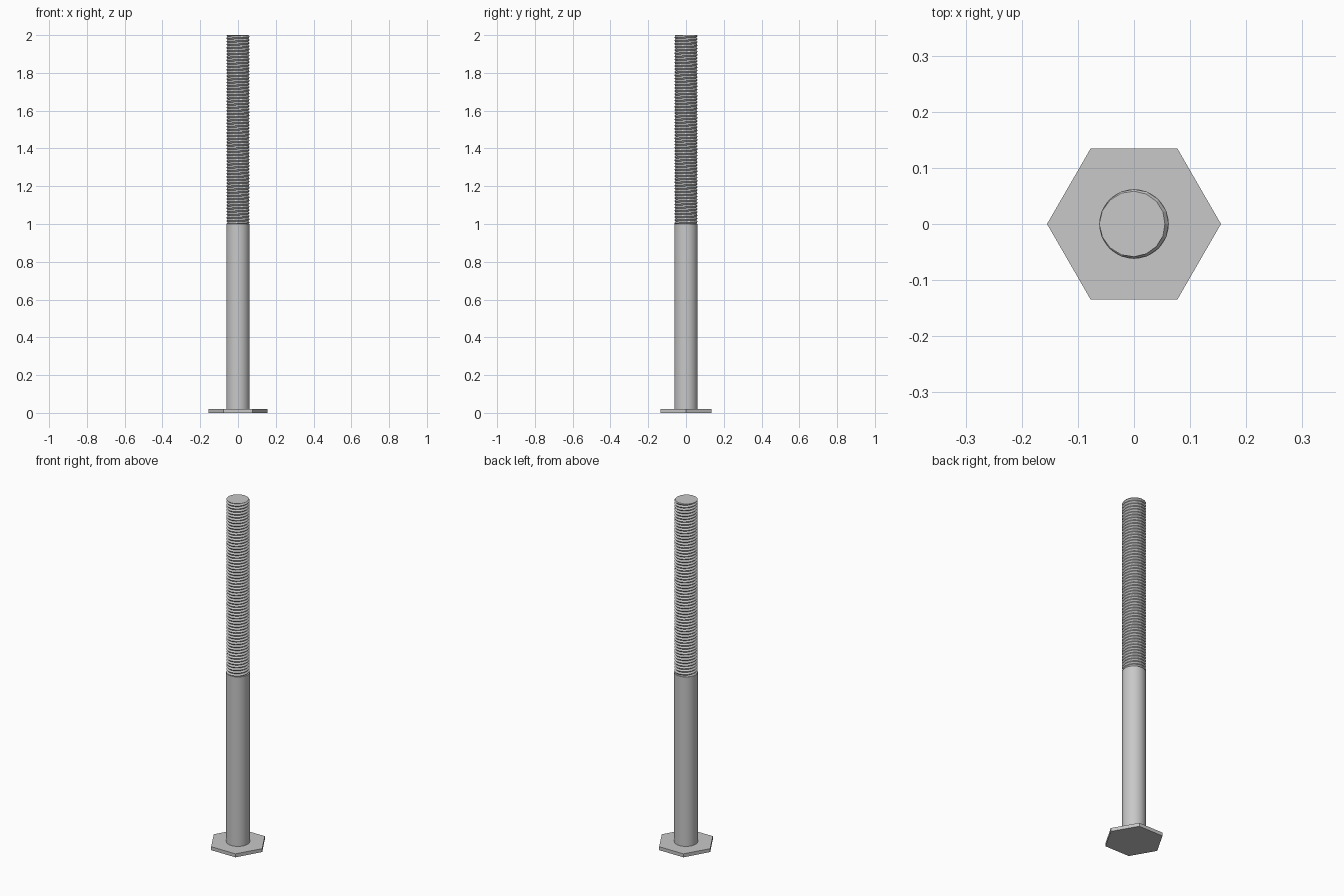
import bpy, bmesh, math
from mathutils import Vector

if "Cube" in bpy.data.objects:
    bpy.data.objects.remove(bpy.data.objects["Cube"], do_unlink=True)

STEEL = (0.58, 0.58, 0.58, 1)
HEAD_R, HEAD_TOP = 0.155, 0.02
ROD_R, ROOT_R = 0.062, 0.055
THREAD_BASE, TOP = 1.0, 2.0
TURNS, SIDES = 60, 16

steel = bpy.data.materials.new("grey steel")
steel.use_nodes = True
steel.diffuse_color = STEEL
steel.node_tree.nodes["Principled BSDF"].inputs["Base Color"].default_value = STEEL


def prism(name, sides, radius, z0, z1):
    bpy.ops.mesh.primitive_cylinder_add(vertices=sides, radius=radius, depth=z1 - z0,
                                        location=(0, 0, (z0 + z1) / 2))
    ob = bpy.context.object
    ob.name = name
    ob.data.materials.append(steel)
    return ob


# Hexagonal head with corners on the x axis
head = prism("hex_head", 6, HEAD_R, 0, HEAD_TOP)
head.rotation_euler.z = math.pi / 6

# Plain lower half of the rod
shank = prism("shank", 32, ROD_R, HEAD_TOP, THREAD_BASE)
bpy.ops.object.shade_smooth_by_angle(angle=math.radians(40))

# Helical V thread, wound past both ends and then trimmed flat
bm = bmesh.new()
pitch = (TOP - THREAD_BASE) / TURNS
roots, crests = [], []
for i in range((TURNS + 4) * SIDES + 1):
    a = math.tau * i / SIDES
    z = THREAD_BASE + pitch * (i / SIDES - 2)
    c, s = math.cos(a), math.sin(a)
    roots.append(bm.verts.new((ROOT_R * c, ROOT_R * s, z)))
    crests.append(bm.verts.new((ROD_R * c, ROD_R * s, z + pitch / 2)))
for i in range(len(roots) - 1):
    bm.faces.new((roots[i], roots[i + 1], crests[i + 1], crests[i]))
    if i + SIDES + 1 < len(roots):
        bm.faces.new((crests[i], crests[i + 1], roots[i + SIDES + 1], roots[i + SIDES]))
for z, direction in ((THREAD_BASE, -1), (TOP, 1)):
    bmesh.ops.bisect_plane(bm, geom=bm.verts[:] + bm.edges[:] + bm.faces[:],
                           plane_co=Vector((0, 0, z)),
                           plane_no=Vector((0, 0, direction)), clear_outer=True)
bmesh.ops.remove_doubles(bm, verts=bm.verts[:], dist=0.00001)
bmesh.ops.holes_fill(bm, edges=[e for e in bm.edges if e.is_boundary], sides=0)
bmesh.ops.recalc_face_normals(bm, faces=bm.faces[:])
mesh = bpy.data.meshes.new("thread")
bm.to_mesh(mesh)
bm.free()
mesh.materials.append(steel)
thread = bpy.data.objects.new("thread", mesh)
bpy.context.collection.objects.link(thread)
